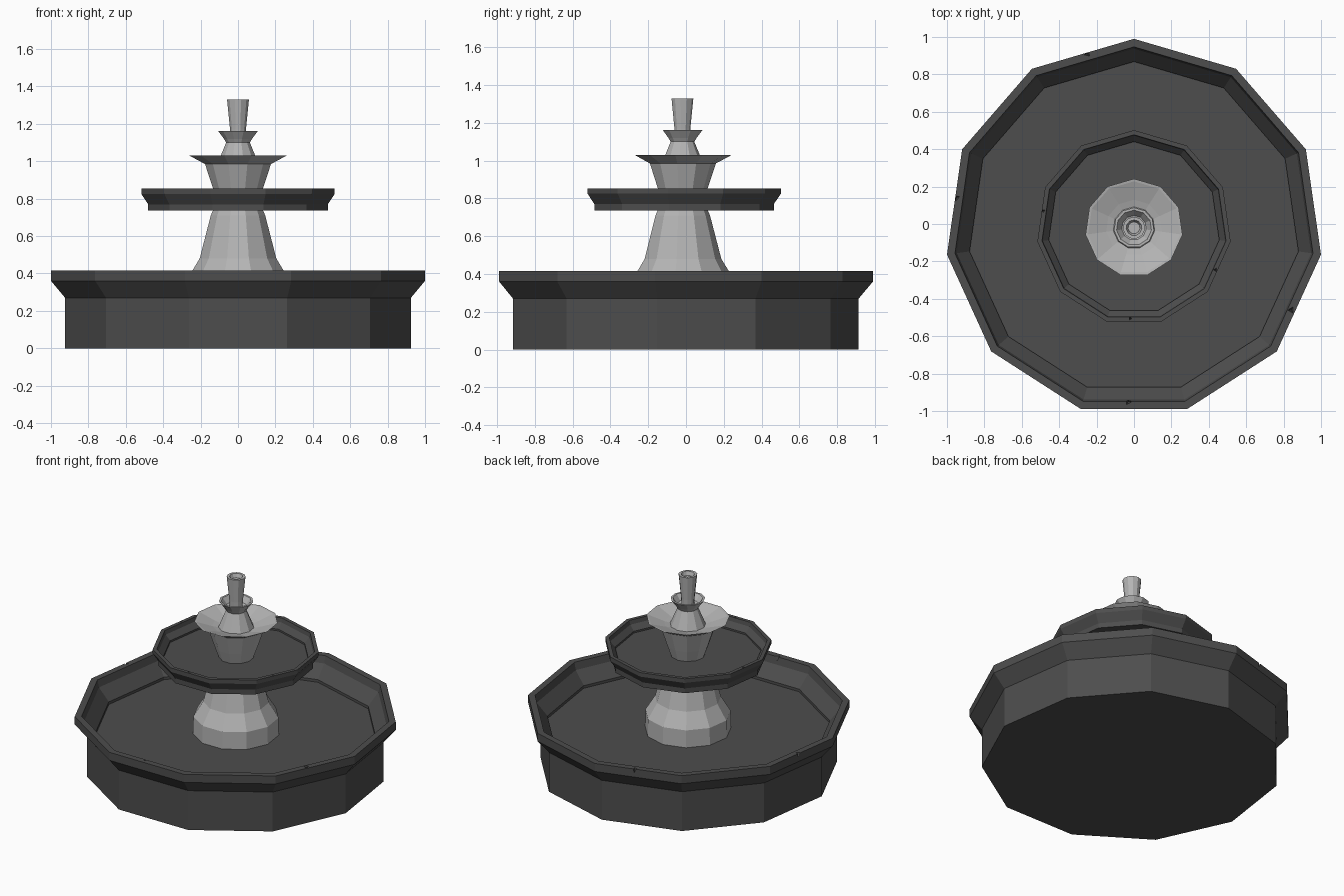
import bpy, bmesh, math

if "Cube" in bpy.data.objects:
    bpy.data.objects.remove(bpy.data.objects["Cube"])

SIDES = 11
CY = -0.02  # axis offset so the 11-gon's bounds are centred


def material(name, v):
    m = bpy.data.materials.new(name)
    m.diffuse_color = (v, v, v, 1)
    m.use_nodes = True
    m.node_tree.nodes["Principled BSDF"].inputs["Base Color"].default_value = m.diffuse_color
    return m


dark = material("dark_stone", 0.075)
light = material("light_stone", 0.46)


def lathe(name, profile, mat):
    """Turn a closed (radius, z) profile into a flat-shaded 11-sided solid, capped at both ends."""
    bm = bmesh.new()
    rings = []
    for r, z in profile:
        rings.append([bm.verts.new((r * math.sin(2 * math.pi * k / SIDES),
                                    r * math.cos(2 * math.pi * k / SIDES) + CY, z))
                      for k in range(SIDES)])
    for a, b in zip(rings, rings[1:]):
        for k in range(SIDES):
            n = (k + 1) % SIDES
            bm.faces.new((a[k], a[n], b[n], b[k]))
    bm.faces.new(rings[0])
    bm.faces.new(rings[-1])
    bmesh.ops.recalc_face_normals(bm, faces=bm.faces)
    me = bpy.data.meshes.new(name)
    bm.to_mesh(me)
    bm.free()
    me.materials.append(mat)
    ob = bpy.data.objects.new(name, me)
    bpy.context.collection.objects.link(ob)
    return ob


def chip(ob, spots, z, size):
    """Cut small pointed chips out of a rim."""
    for x, y in spots:
        bpy.ops.mesh.primitive_cone_add(vertices=3, radius1=0, radius2=size, depth=size * 2.4,
                                        location=(x, y, z - size * 0.8),
                                        rotation=(0, 0, math.atan2(y, x)))
        cutter = bpy.context.object
        cutter.hide_render = True
        mod = ob.modifiers.new("chip", 'BOOLEAN')
        mod.operation = 'DIFFERENCE'
        mod.solver = 'EXACT'
        mod.object = cutter
        bpy.context.view_layer.objects.active = ob
        bpy.ops.object.modifier_apply(modifier=mod.name)
        bpy.data.objects.remove(cutter)


# large ground basin
basin = lathe("lower_basin", [(0.934, 0), (0.934, 0.27), (1.010, 0.36), (1.010, 0.415),
                              (0.967, 0.415), (0.957, 0.365), (0.888, 0.28), (0.888, 0.262)], dark)
chip(basin, [(0.84, -0.46), (-0.03, -0.95), (-0.95, 0.14), (-0.25, 0.91)], 0.415, 0.022)

# bell-shaped pedestal
lathe("pedestal", [(0.270, 0.255), (0.268, 0.38), (0.207, 0.48), (0.147, 0.71), (0.13, 0.75)], light)

# middle bowl
bowl = lathe("middle_bowl", [(0.485, 0.737), (0.485, 0.77), (0.522, 0.825), (0.522, 0.853),
                             (0.497, 0.853), (0.492, 0.825), (0.460, 0.79), (0.460, 0.778)], dark)
chip(bowl, [(0.435, -0.245), (-0.02, -0.505), (-0.485, 0.07)], 0.853, 0.012)

# upper cup with flared lip
lathe("upper_cup", [(0.105, 0.77), (0.135, 0.855), (0.178, 0.985), (0.262, 1.03),
                    (0.248, 1.028), (0.150, 0.995), (0.112, 0.985)], light)

# stem and small cup
lathe("small_cup", [(0.114, 0.98), (0.064, 1.10), (0.076, 1.12), (0.108, 1.163),
                    (0.094, 1.163), (0.066, 1.125), (0.045, 1.12)], light)

# spout with a recessed top
lathe("spout", [(0.040, 1.115), (0.043, 1.17), (0.059, 1.33), (0.042, 1.33), (0.032, 1.305)], light)
